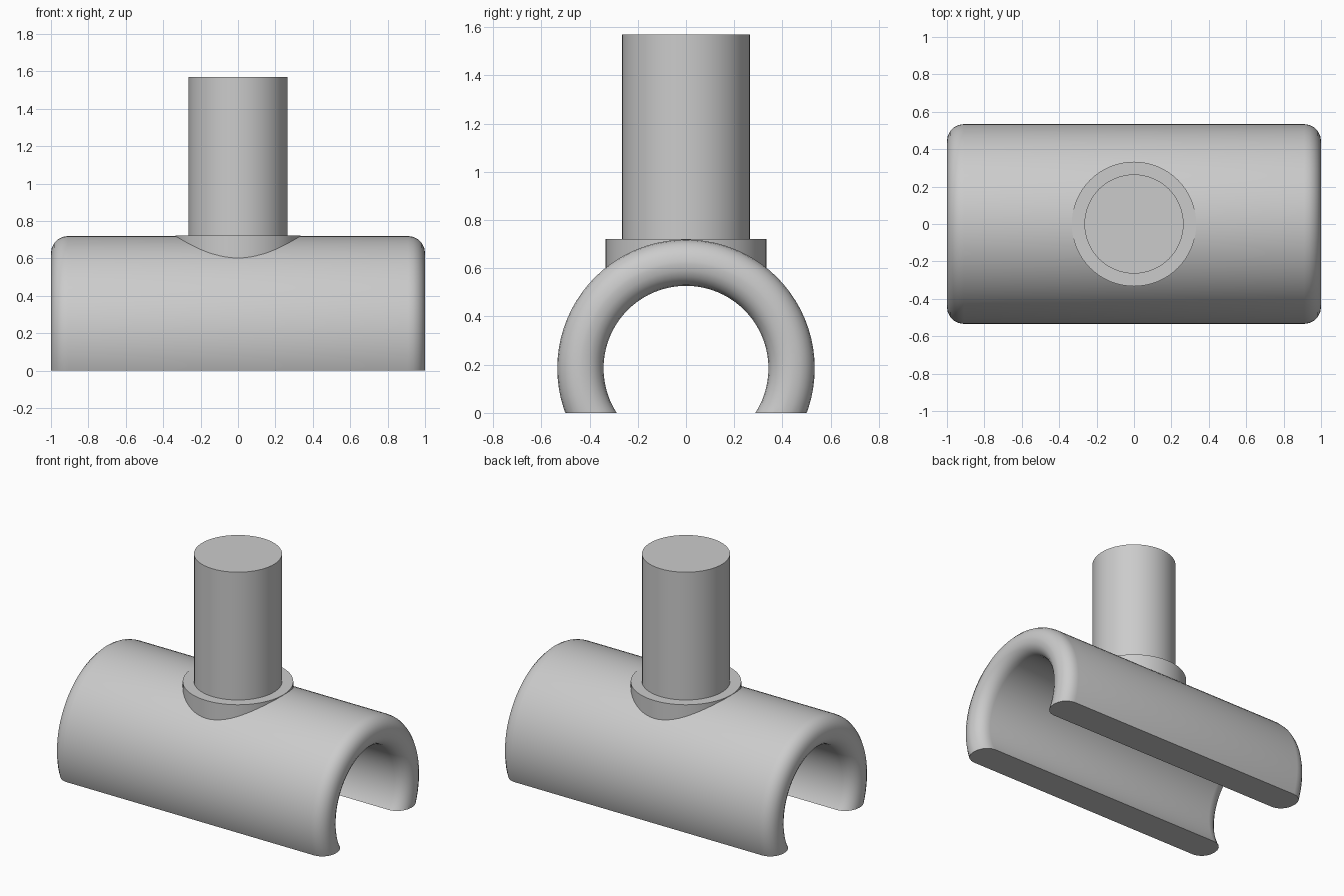
import bpy, bmesh, math
from mathutils import Vector

if "Cube" in bpy.data.objects:
    bpy.data.objects.remove(bpy.data.objects["Cube"], do_unlink=True)

grey = bpy.data.materials.new("light grey")
grey.use_nodes = True
colour = (0.6, 0.6, 0.6, 1)
grey.diffuse_color = colour
grey.node_tree.nodes["Principled BSDF"].inputs["Base Color"].default_value = colour

AXIS_Z, OUTER, INNER, HALF, ROUND = 0.185, 0.534, 0.342, 1.0, 0.09


def finish(obj):
    obj.data.materials.append(grey)
    bpy.ops.object.select_all(action="DESELECT")
    obj.select_set(True)
    bpy.context.view_layer.objects.active = obj
    bpy.ops.object.shade_smooth_by_angle(angle=math.radians(35))


def cylinder(name, radius, bottom, top):
    bpy.ops.mesh.primitive_cylinder_add(
        vertices=64, radius=radius, depth=top - bottom, location=(0, 0, (bottom + top) / 2))
    obj = bpy.context.object
    obj.name = name
    finish(obj)


# Sleeve: rounded wall section spun about the x axis
bm = bmesh.new()
corners = [(1, OUTER, 90), (1, INNER, 0), (-1, INNER, -90), (-1, OUTER, 180)]
points = []
for side, radius, start in corners:
    cx = side * (HALF - ROUND)
    cr = radius - ROUND if radius == OUTER else radius + ROUND
    for i in range(6):
        a = math.radians(start - 18 * i)
        points.append((cx + ROUND * math.cos(a), 0, AXIS_Z + cr + ROUND * math.sin(a)))
verts = [bm.verts.new(p) for p in points]
edges = [bm.edges.new((v, verts[i - 1])) for i, v in enumerate(verts)]
bmesh.ops.spin(bm, geom=verts + edges, cent=(0, 0, AXIS_Z), axis=(1, 0, 0),
               angle=math.tau, steps=80, use_merge=True)
bmesh.ops.remove_doubles(bm, verts=bm.verts, dist=0.0001)

# Flat open underside
bmesh.ops.bisect_plane(bm, geom=bm.verts[:] + bm.edges[:] + bm.faces[:],
                       plane_co=Vector(), plane_no=(0, 0, 1), clear_inner=True)
bmesh.ops.holes_fill(bm, edges=[e for e in bm.edges if e.is_boundary], sides=0)
bmesh.ops.recalc_face_normals(bm, faces=bm.faces)
mesh = bpy.data.meshes.new("sleeve")
bm.to_mesh(mesh)
bm.free()
sleeve = bpy.data.objects.new("sleeve", mesh)
bpy.context.collection.objects.link(sleeve)
finish(sleeve)

# Collar and post
cylinder("collar", 0.333, 0.57, 0.721)
cylinder("post", 0.265, 0.6, 1.57)
